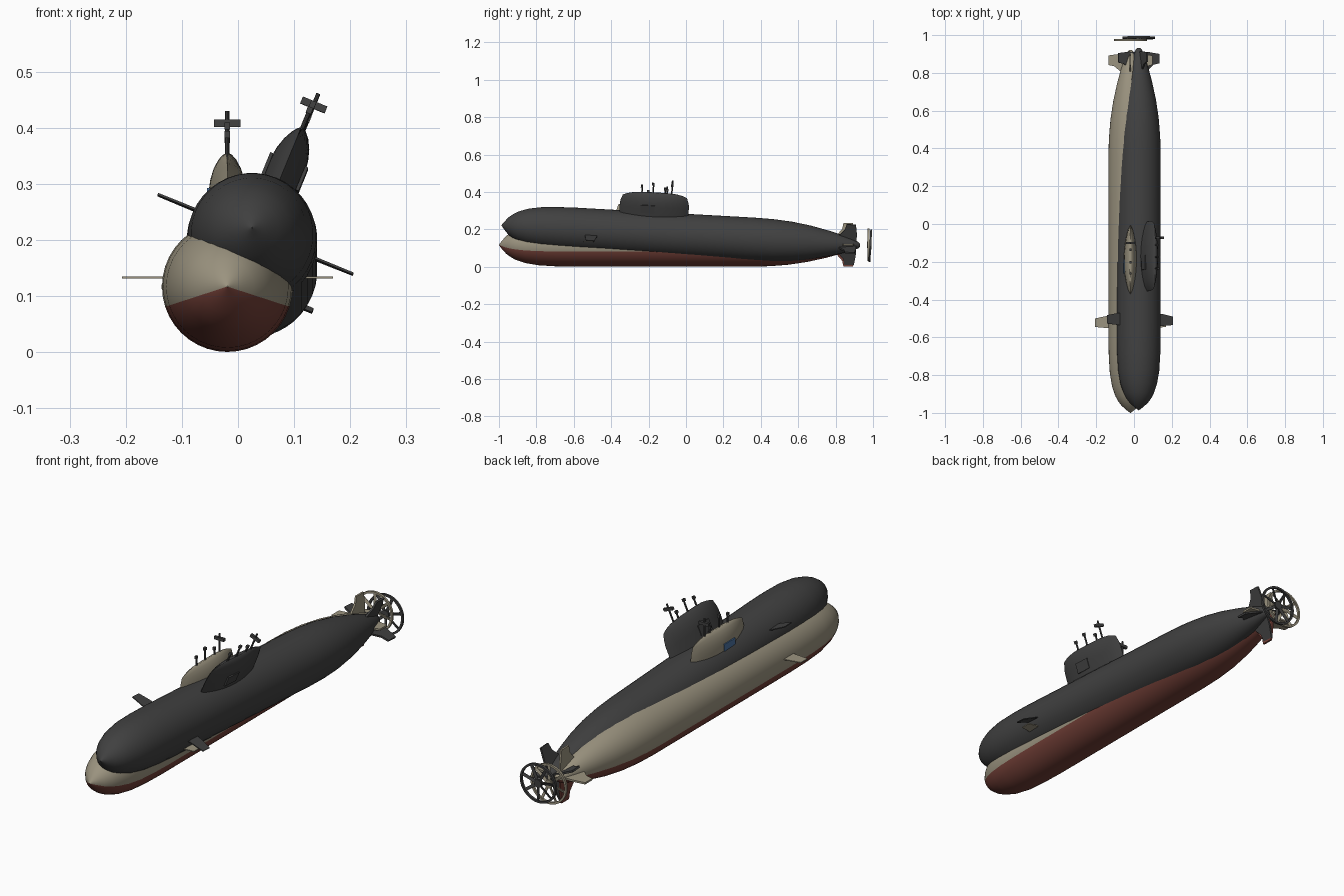
import bpy, bmesh, math
from mathutils import Matrix, Vector

if "Cube" in bpy.data.objects:
    bpy.data.objects.remove(bpy.data.objects["Cube"])


def material(name, rgb):
    m = bpy.data.materials.new(name)
    m.diffuse_color = (*rgb, 1)
    m.use_nodes = True
    m.node_tree.nodes["Principled BSDF"].inputs["Base Color"].default_value = m.diffuse_color
    return m


CREAM = material("cream", (0.33, 0.295, 0.215))
RED = material("red_brown", (0.17, 0.05, 0.038))
DARK = material("dark_grey", (0.052, 0.052, 0.052))
BLUE = material("blue", (0.07, 0.17, 0.36))


def finish(name, bm, matrix, mats, smooth=True):
    bmesh.ops.recalc_face_normals(bm, faces=bm.faces)
    me = bpy.data.meshes.new(name)
    bm.to_mesh(me)
    bm.free()
    for m in mats:
        me.materials.append(m)
    ob = bpy.data.objects.new(name, me)
    bpy.context.collection.objects.link(ob)
    ob.matrix_world = matrix
    if smooth:
        bpy.ops.object.select_all(action='DESELECT')
        ob.select_set(True)
        bpy.context.view_layer.objects.active = ob
        bpy.ops.object.shade_smooth_by_angle(angle=math.radians(35))
    return ob


def loft(bm, rings):
    """Skin a list of closed rings and cap both ends."""
    vs = [[bm.verts.new(p) for p in r] for r in rings]
    n = len(vs[0])
    for a, b in zip(vs, vs[1:]):
        for i in range(n):
            j = (i + 1) % n
            bm.faces.new((a[i], a[j], b[j], b[i]))
    bm.faces.new(vs[0])
    bm.faces.new(vs[-1])


def box(bm, center, size):
    mat = Matrix.Translation(center) @ Matrix.Diagonal((*size, 1))
    bmesh.ops.create_cube(bm, size=1, matrix=mat)


def plate(bm, outline, thick, turn=0):
    """Thin blade: (x, y) outline, turned about the long axis."""
    rot = Matrix.Rotation(turn, 4, 'Y')
    loft(bm, [[rot @ Vector((x, y, s * thick / 2)) for x, y in outline] for s in (-1, 1)])


HULL = [(-1, .001), (-.985, .021), (-.962, .047), (-.935, .067), (-.91, .08), (-.86, .097),
        (-.79, .109), (-.7, .1145), (-.6, .1165), (.35, .1165), (.45, .114), (.55, .106),
        (.65, .091), (.75, .069), (.82, .05), (.88, .03), (.91, .018), (.92, .008)]
SAIL = [(.07, .034), (.165, .034), (.19, .0305), (.21, .0245), (.226, .016), (.235, .008), (.238, .002)]
MASTS = [(-.26, .277), (-.2, .292), (-.135, .268), (-.1, .313)]


def submarine(prefix, matrix, body, keel, window):
    # Hull of revolution, lower sector in keel colour
    bm = bmesh.new()
    n = 40
    loft(bm, [[(r * math.cos(2 * math.pi * i / n), y, r * math.sin(2 * math.pi * i / n))
               for i in range(n)] for y, r in HULL])
    for f in bm.faces:
        c = f.calc_center_median()
        if c.z < 0 and math.atan2(-c.z, abs(c.x)) > math.radians(18):
            f.material_index = 1
    finish(prefix + "_hull", bm, matrix, [body, keel])

    # Sail with pointed ends and rounded top
    bm = bmesh.new()
    y0, y1, m = -.375, -.005, 16
    rings = []
    for z, w in SAIL:
        ring = []
        shrink = max(0, z - .2) * .35
        for side in (1, -1):
            for k in range(m):
                t = k / m if side == 1 else 1 - k / m
                a = y0 + shrink
                y = a + (y1 - shrink - a) * t
                x = side * w * max(0, math.sin(math.pi * t)) ** .65
                drop = .022 * abs(2 * t - 1) ** 4 if z > .15 else 0
                ring.append((x, y, z - drop))
        rings.append(ring)
    loft(bm, rings)
    finish(prefix + "_sail", bm, matrix, [body])

    # Side panels on the sail
    bm = bmesh.new()
    for s in (-1, 1):
        box(bm, (s * .0335, -.225, .153), (.006, .075, .045))
    finish(prefix + "_sail_panels", bm, matrix, [window], False)

    # Masts with small heads, the rear one carrying a crossbar
    bm = bmesh.new()
    for y, top in MASTS:
        bmesh.ops.create_cone(bm, cap_ends=True, segments=10, radius1=.004, radius2=.004,
                              depth=top - .2, matrix=Matrix.Translation((0, y, (top + .2) / 2)))
    for y, top in MASTS[:3]:
        box(bm, (0, y - .002, top - .006), (.01, .012, .012))
    box(bm, (0, -.1, .291), (.047, .012, .013))
    finish(prefix + "_masts", bm, matrix, [DARK])

    # Forward diving planes
    bm = bmesh.new()
    for s in (-1, 1):
        pts = [(s * .08, -.555), (s * .188, -.545), (s * .188, -.5), (s * .13, -.488), (s * .08, -.485)]
        plate(bm, pts, .004)
    bmesh.ops.translate(bm, verts=bm.verts, vec=(0, 0, .016))
    finish(prefix + "_diving_planes", bm, matrix, [body], False)

    # Cross-shaped tail fins, the lower one in keel colour
    bm = bmesh.new()
    fin = [(.01, .78), (.045, .8), (.085, .835), (.117, .842), (.117, .892), (.06, .9), (.01, .9)]
    for q in range(4):
        plate(bm, fin, .008, q * math.pi / 2)
    for f in bm.faces:
        c = f.calc_center_median()
        if c.z < -.012 and abs(c.x) < .01:
            f.material_index = 1
    finish(prefix + "_tail_fins", bm, matrix, [body, keel], False)

    # Ringed propeller: outer band, hub and blades
    bm = bmesh.new()
    k = 40
    sect = [(.078, -.005), (.087, -.005), (.087, .005), (.078, .005)]
    band = [[bm.verts.new((r * math.cos(2 * math.pi * i / k), .975 + d,
                           r * math.sin(2 * math.pi * i / k))) for r, d in sect] for i in range(k)]
    for i in range(k):
        a, b = band[i], band[(i + 1) % k]
        for j in range(4):
            bm.faces.new((a[j], a[(j + 1) % 4], b[(j + 1) % 4], b[j]))
    bmesh.ops.create_cone(bm, cap_ends=True, segments=20, radius1=.018, radius2=.018, depth=.012,
                          matrix=Matrix.Translation((0, .975, 0)) @ Matrix.Rotation(math.pi / 2, 4, 'X'))
    for i in range(7):
        mat = (Matrix.Translation((0, .975, 0)) @ Matrix.Rotation(2 * math.pi * i / 7, 4, 'Y')
               @ Matrix.Translation((0, 0, .047)) @ Matrix.Rotation(.35, 4, 'Z')
               @ Matrix.Diagonal((.013, .003, .068, 1)))
        bmesh.ops.create_cube(bm, size=1, matrix=mat)
    finish(prefix + "_propeller", bm, matrix, [body])


# Upright painted boat, and a dark boat rolled and pitched over it
submarine("painted", Matrix.Translation((-.019, 0, .117)), CREAM, RED, BLUE)
tilt = (Matrix.Translation((.025, .012, .166)) @ Matrix.Rotation(math.radians(-3.2), 4, 'X')
        @ Matrix.Rotation(math.radians(22.2), 4, 'Y'))
submarine("dark", tilt, DARK, DARK, DARK)
